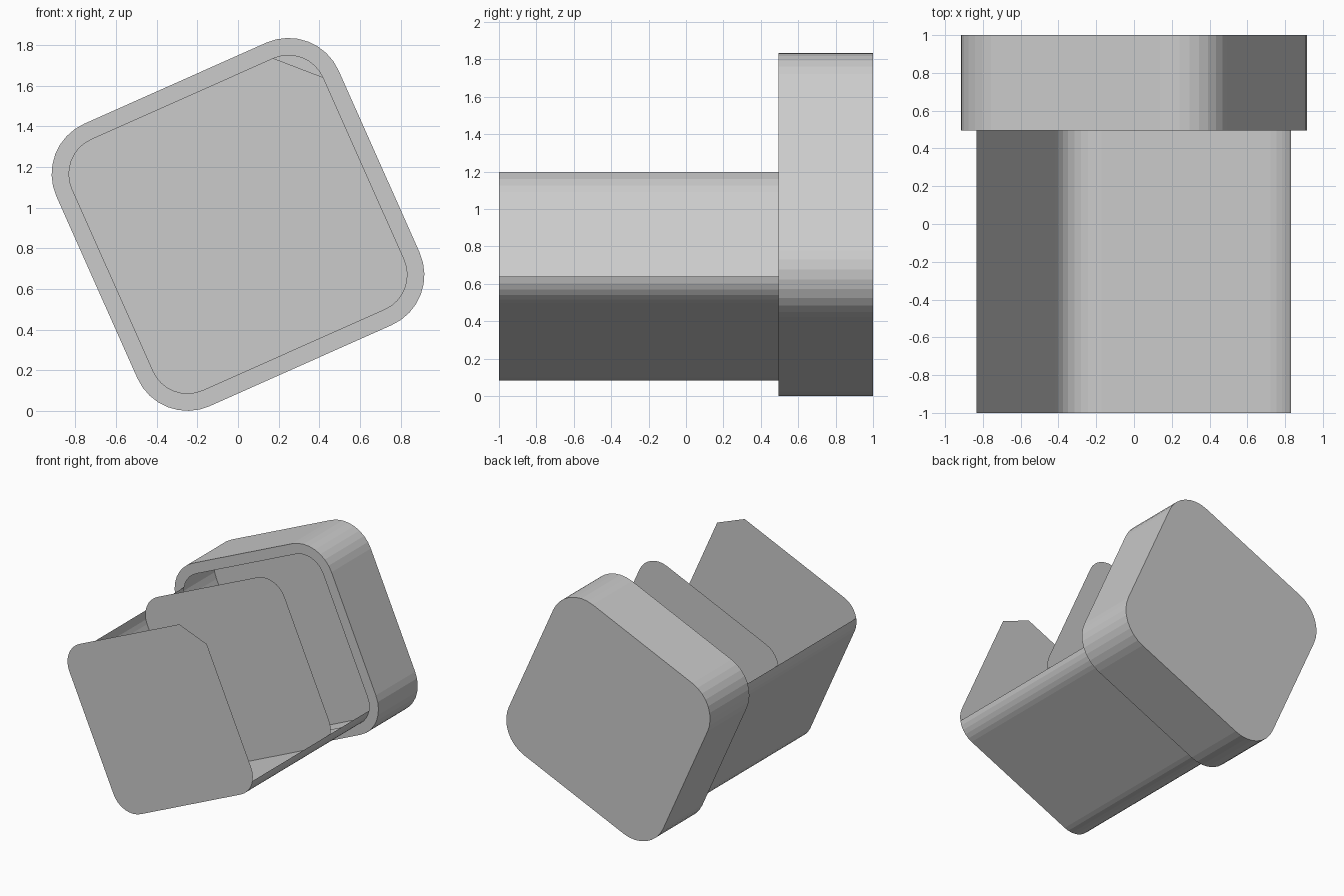
import bpy
from math import cos, sin, radians

if "Cube" in bpy.data.objects:
    bpy.data.objects.remove(bpy.data.objects["Cube"])

TILT = 24      # roll of the rounded square about the y axis
H = 0.49       # half distance between corner centres
CZ = 0.918     # height of the box axis
SEG = 8        # sides per rounded corner


def arc(corner, r, start=0, end=SEG):
    """Points (x, z) of one rounded corner, 0 = top, 1 = left, 2 = bottom, 3 = right."""
    sx, sz = ((1, 1), (-1, 1), (-1, -1), (1, -1))[corner]
    t = radians(TILT)
    pts = []
    for i in range(start, end + 1):
        a = radians(90 * corner + 90 * i / SEG)
        u, v = sx * H + r * cos(a), sz * H + r * sin(a)
        pts.append((u * cos(t) - v * sin(t), CZ + u * sin(t) + v * cos(t)))
    return pts


def loop(r):
    return [p for c in range(4) for p in arc(c, r)]


def make(name, verts, faces):
    me = bpy.data.meshes.new(name)
    me.from_pydata(verts, [], faces)
    me.update()
    ob = bpy.data.objects.new(name, me)
    bpy.context.collection.objects.link(ob)
    return ob


def plate(name, pts, y, back=False):
    idx = list(range(len(pts)))
    return make(name, [(x, y, z) for x, z in pts], [idx[::-1] if back else idx])


def strip(name, a, ya, b, yb, closed):
    """Quads joining profile a at ya with profile b at yb."""
    n = len(a)
    verts = [(x, ya, z) for x, z in a] + [(x, yb, z) for x, z in b]
    faces = [(i, n + i, n + (i + 1) % n, (i + 1) % n)
             for i in range(n if closed else n - 1)]
    return make(name, verts, faces)


R_IN, R_OUT = 0.187, 0.27
inner, outer = loop(R_IN), loop(R_OUT)

# Front plate with the top corner cut straight
top = arc(0, R_IN)
plate("front_plate", [top[0], top[-1]] + inner[SEG + 1:], -1.0)

# Full divider halfway along the tray
plate("middle_divider", inner, 0.0)

# Open tray: left and bottom walls, with half of the end corners
tray = arc(1, R_IN, 5) + arc(2, R_IN) + arc(3, R_IN, 0, 5)
strip("tray_walls", tray, -1.0, tray, 0.495, False)

# Hollow rear cap: rim ring, outer wall and back plate
strip("cap_rim", inner, 0.495, outer, 0.495, True)
strip("cap_wall", outer, 0.495, outer, 1.0, True)
plate("cap_back", outer, 1.0, back=True)
